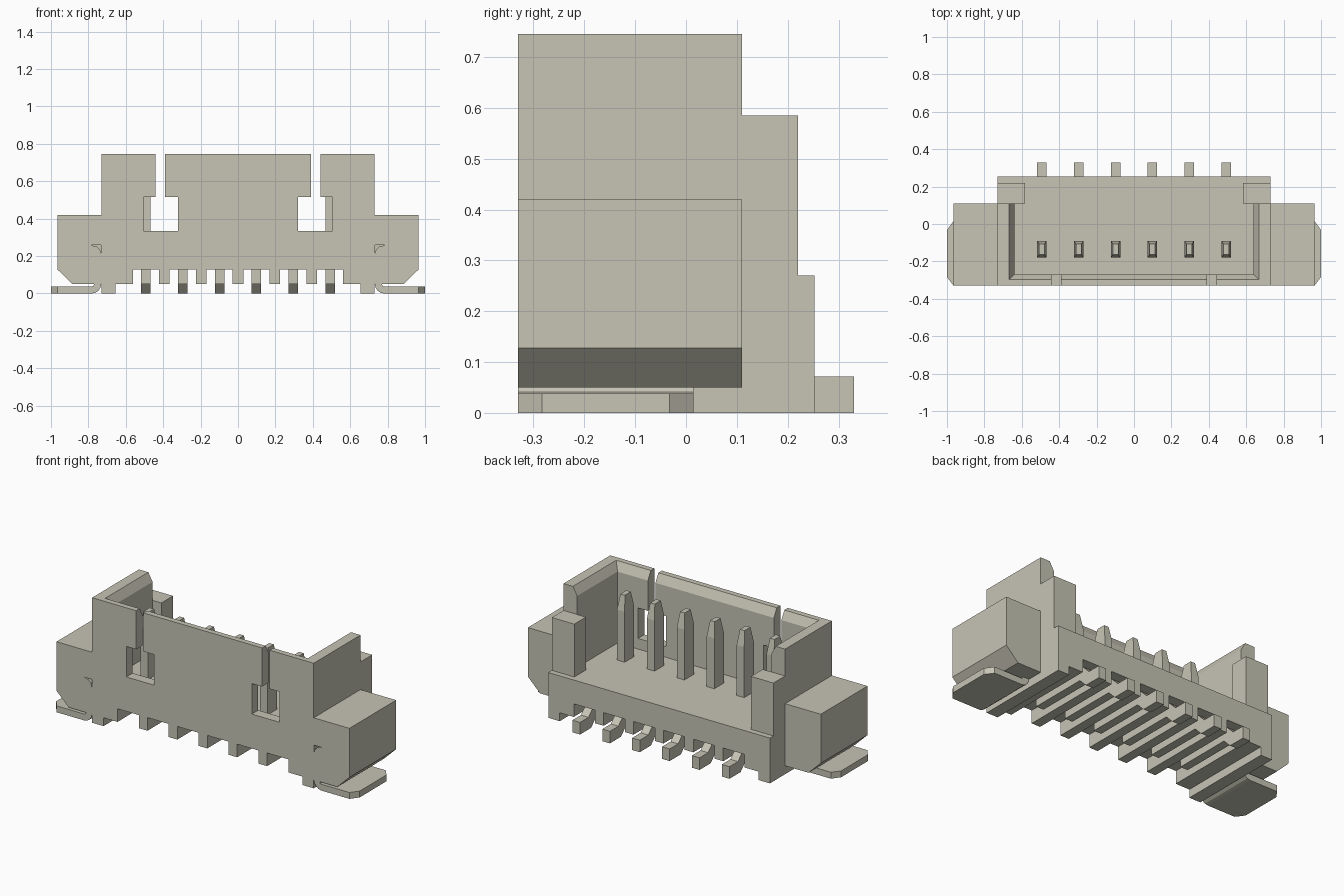
import bpy
import bmesh

default = bpy.data.objects.get("Cube")
if default:
    bpy.data.objects.remove(default, do_unlink=True)

plastic = bpy.data.materials.new("warm_grey_plastic")
plastic.use_nodes = True
COLOUR = (0.57, 0.555, 0.46, 1)
plastic.diffuse_color = COLOUR
plastic.node_tree.nodes["Principled BSDF"].inputs["Base Color"].default_value = COLOUR


def loft(name, rings):
    """Closed solid through rings that have the same number of points."""
    bm = bmesh.new()
    loops = [[bm.verts.new(p) for p in ring] for ring in rings]
    n = len(loops[0])
    for a, b in zip(loops, loops[1:]):
        for i in range(n):
            j = (i + 1) % n
            bm.faces.new((a[i], a[j], b[j], b[i]))
    bm.faces.new(loops[0])
    bm.faces.new(loops[-1])
    bmesh.ops.recalc_face_normals(bm, faces=bm.faces)
    mesh = bpy.data.meshes.new(name)
    bm.to_mesh(mesh)
    bm.free()
    mesh.materials.append(plastic)
    obj = bpy.data.objects.new(name, mesh)
    bpy.context.collection.objects.link(obj)
    return obj


def prism_y(name, xz, y0, y1):
    return loft(name, [[(x, y, z) for x, z in xz] for y in (y0, y1)])


def rect(x0, x1, y0, y1, z):
    return [(x0, y0, z), (x1, y0, z), (x1, y1, z), (x0, y1, z)]


def box(name, x0, x1, y0, y1, z0, z1):
    return loft(name, [rect(x0, x1, y0, y1, z) for z in (z0, z1)])


def cut(target, cutter):
    mod = target.modifiers.new("cut", "BOOLEAN")
    mod.operation = "DIFFERENCE"
    mod.solver = "EXACT"
    mod.object = cutter
    cutter.hide_render = True
    bpy.context.view_layer.update()
    graph = bpy.context.evaluated_depsgraph_get()
    mesh = bpy.data.meshes.new_from_object(target.evaluated_get(graph))
    target.modifiers.clear()
    target.data = mesh
    bpy.data.objects.remove(cutter, do_unlink=True)


FRONT, WALL_BACK, BACK = -0.33, 0.11, 0.253
FLOOR, TOP = 0.27, 0.745
PITCH = 0.197
pin_xs = [(i - 2.5) * PITCH for i in range(6)]

# Base with comb-shaped underside
outline = [(-0.73, FLOOR), (-0.73, 0), (-0.655, 0), (-0.655, 0.05)]
for x in pin_xs:
    outline += [(x - 0.07, 0.05), (x - 0.07, 0.128), (x + 0.07, 0.128), (x + 0.07, 0.05)]
outline += [(0.655, 0.05), (0.655, 0), (0.73, 0), (0.73, FLOOR)]
prism_y("base", outline, FRONT, BACK)

# Three-sided shroud with a flared rim and open back
shroud = box("shroud", -0.73, 0.73, FRONT, WALL_BACK, FLOOR, TOP)
cut(shroud, loft("cavity", [
    rect(-0.64, 0.64, -0.27, 0.3, FLOOR - 0.1),
    rect(-0.64, 0.64, -0.27, 0.3, TOP - 0.05),
    rect(-0.668, 0.668, -0.297, 0.3, TOP),
    rect(-0.668, 0.668, -0.297, 0.3, TOP + 0.1)]))

for side, s in (("left", 1), ("right", -1)):
    # Latch window and the slot above it
    keyhole = [(0.322, 0.333), (0.505, 0.333), (0.505, 0.515), (0.44, 0.515),
               (0.44, 0.8), (0.39, 0.8), (0.39, 0.515), (0.322, 0.515)]
    cut(shroud, prism_y("keyhole", [(s * x, z) for x, z in keyhole], -0.4, -0.2))

    # Rear post
    box(side + "_rear_post", s * 0.582, s * 0.73, WALL_BACK, 0.22, FLOOR, 0.585)

    # Side wing with a small hook notch
    wing_outline = [(0.73, 0.42), (0.965, 0.42), (0.965, 0.128), (0.885, 0.05), (0.73, 0.05)]
    wing = prism_y(side + "_wing", [(s * x, z) for x, z in wing_outline], FRONT, WALL_BACK)
    notch = [(0.785, 0.258), (0.732, 0.258), (0.732, 0.21), (0.738, 0.235), (0.755, 0.25)]
    cut(wing, prism_y("notch", [(s * x, z) for x, z in notch], -0.4, FRONT + 0.03))

    # Solder tab: flat foot with clipped corners and a bend up into the wing
    foot = [(0.78, FRONT), (0.965, FRONT), (1.0, -0.283), (1.0, -0.032),
            (0.965, 0.015), (0.78, 0.015)]
    loft(side + "_solder_tab", [[(s * x, y, z) for x, y in foot] for z in (0, 0.038)])
    bend = [(0.78, 0), (0.762, 0.004), (0.747, 0.014), (0.736, 0.03), (0.732, 0.05),
            (0.77, 0.05), (0.773, 0.041), (0.78, 0.038)]
    prism_y(side + "_tab_bend", [(s * x, z) for x, z in bend], FRONT, 0.015)

# Contacts: upright pin with tapered tip, and a tail that steps down to the board
tail = [(-0.18, 0.05), (0.175, 0.05), (0.225, 0), (0.33, 0), (0.33, 0.072),
        (0.25, 0.072), (0.2, 0.122), (-0.18, 0.122)]
for i, x in enumerate(pin_xs, 1):
    loft("pin_%d" % i, [
        rect(x - 0.025, x + 0.025, -0.18, -0.09, 0.1),
        rect(x - 0.025, x + 0.025, -0.18, -0.09, 0.57),
        rect(x - 0.015, x + 0.015, -0.163, -0.107, 0.66)])
    loft("pin_tail_%d" % i, [[(px, y, z) for y, z in tail] for px in (x - 0.025, x + 0.025)])
